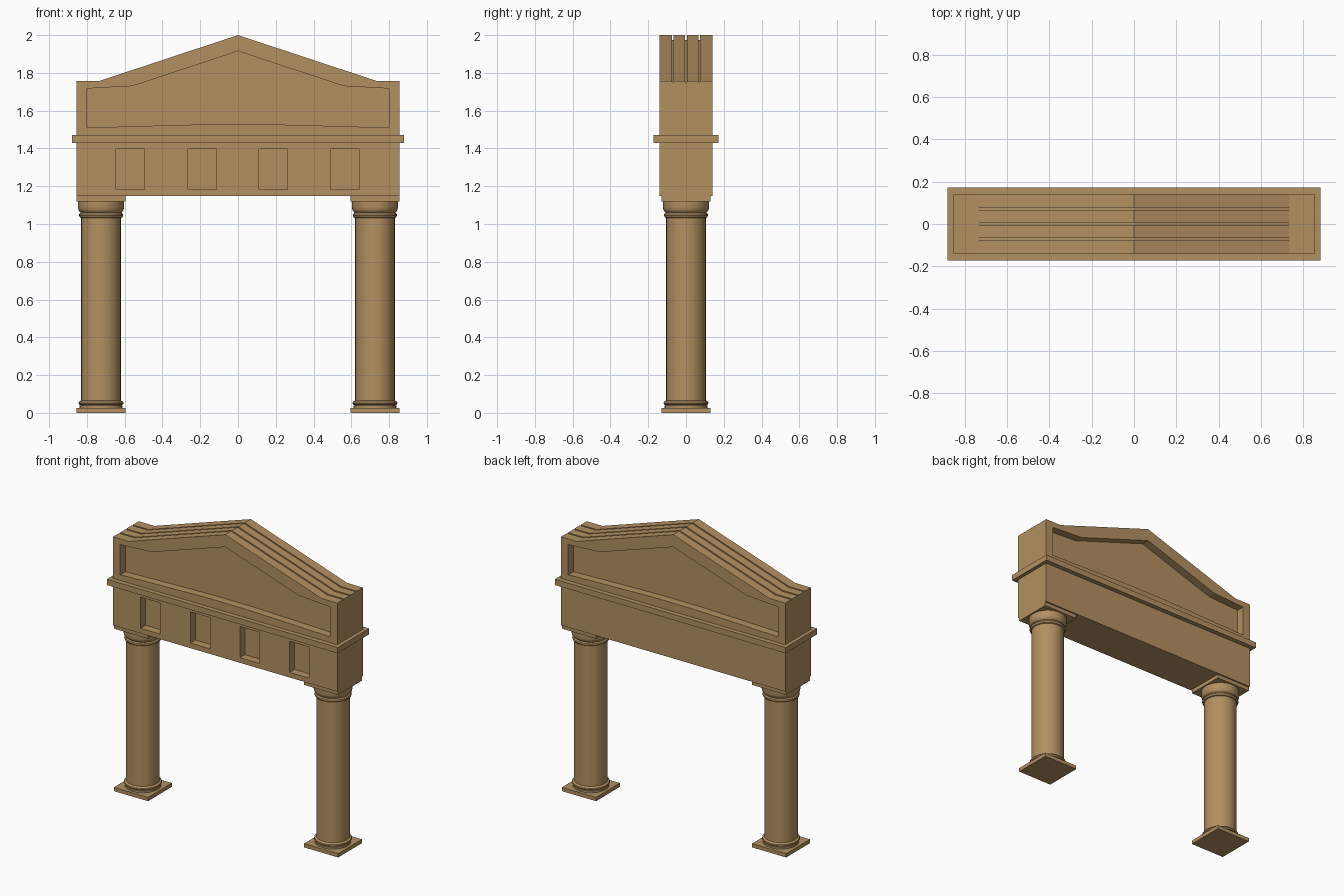
import bpy, bmesh, math

if "Cube" in bpy.data.objects:
    bpy.data.objects.remove(bpy.data.objects["Cube"])

stone = bpy.data.materials.new("sandstone")
stone.diffuse_color = (0.45, 0.28, 0.12, 1)
stone.use_nodes = True
stone.node_tree.nodes["Principled BSDF"].inputs["Base Color"].default_value = stone.diffuse_color


def make_object(name, bm):
    bmesh.ops.recalc_face_normals(bm, faces=bm.faces)
    mesh = bpy.data.meshes.new(name)
    bm.to_mesh(mesh)
    bm.free()
    mesh.materials.append(stone)
    obj = bpy.data.objects.new(name, mesh)
    bpy.context.collection.objects.link(obj)
    return obj


def prism(name, outline, y0, y1):
    """Extrude an x-z outline from y0 to y1."""
    bm = bmesh.new()
    face = bm.faces.new([bm.verts.new((x, y0, z)) for x, z in outline])
    res = bmesh.ops.extrude_face_region(bm, geom=[face])
    verts = [v for v in res["geom"] if isinstance(v, bmesh.types.BMVert)]
    bmesh.ops.translate(bm, verts=verts, vec=(0, y1 - y0, 0))
    return make_object(name, bm)


def box(name, x0, x1, y0, y1, z0, z1):
    return prism(name, [(x0, z0), (x1, z0), (x1, z1), (x0, z1)], y0, y1)


def mirrored(half):
    """Complete a right-hand polyline with its mirror image."""
    return half + [(-x, z) for x, z in reversed(half) if x > 0]


def cut(target, cutter):
    mod = target.modifiers.new("cut", 'BOOLEAN')
    mod.operation = 'DIFFERENCE'
    mod.solver = 'EXACT'
    mod.object = cutter
    bpy.context.view_layer.objects.active = target
    bpy.ops.object.modifier_apply(modifier=mod.name)
    bpy.data.objects.remove(cutter, do_unlink=True)


def lathe(name, profile, cx, sides=32):
    """Closed round body from (radius, z) pairs."""
    bm = bmesh.new()
    rings = []
    for r, z in profile:
        rings.append([bm.verts.new((cx + r * math.cos(2 * math.pi * i / sides),
                                    r * math.sin(2 * math.pi * i / sides), z))
                      for i in range(sides)])
    for a, b in zip(rings, rings[1:]):
        for i in range(sides):
            j = (i + 1) % sides
            bm.faces.new((a[i], a[j], b[j], b[i]))
    bm.faces.new(rings[0])
    bm.faces.new(rings[-1])
    obj = make_object(name, bm)
    bpy.ops.object.select_all(action='DESELECT')
    obj.select_set(True)
    bpy.context.view_layer.objects.active = obj
    bpy.ops.object.shade_smooth_by_angle(angle=math.radians(35))
    return obj


# Columns: plinth, turned shaft with base and neck rings, abacus
column_profile = [
    (0.113, 0.025), (0.113, 0.038), (0.108, 0.041), (0.115, 0.044),
    (0.119, 0.051), (0.117, 0.058), (0.11, 0.063), (0.105, 0.066),
    (0.105, 1.032), (0.112, 1.035), (0.117, 1.045), (0.115, 1.054),
    (0.107, 1.06), (0.113, 1.065), (0.119, 1.074), (0.122, 1.088),
    (0.122, 1.12)]
for side, cx in (("left", -0.725), ("right", 0.725)):
    box(side + "_plinth", cx - 0.13, cx + 0.13, -0.13, 0.13, 0, 0.026)
    lathe(side + "_column", column_profile, cx)
    box(side + "_abacus", cx - 0.13, cx + 0.13, -0.13, 0.13, 1.12, 1.148)

# Frieze beam with four recessed panels on the front
frieze = box("frieze", -0.855, 0.855, -0.14, 0.14, 1.147, 1.43)
for cx in (-0.57, -0.19, 0.187, 0.566):
    cut(frieze, box("panel_cutter", cx - 0.075, cx + 0.075, -0.3, -0.085, 1.182, 1.397))

# Cornice
box("cornice", -0.88, 0.88, -0.172, 0.172, 1.43, 1.47)

# Pediment
roof = [(0.855, 1.757), (0.735, 1.757), (0, 2.0)]
pediment = prism("pediment", mirrored([(0.855, 1.47)] + roof), -0.14, 0.14)

# Recessed field on front and back
field = mirrored([(0.15, 1.528), (0.57, 1.517), (0.8, 1.51), (0.8, 1.717),
                  (0.56, 1.73), (0, 1.915)])
for y0, y1 in ((-0.3, -0.085), (0.085, 0.3)):
    cut(pediment, prism("field_cutter", field, y0, y1))

# Three narrow grooves along the roof
groove = mirrored([(0.9, 2.1), (0.9, 1.753), (0.735, 1.75), (0, 1.973)])
for y in (-0.07, 0, 0.07):
    cut(pediment, prism("groove_cutter", groove, y - 0.005, y + 0.005))
